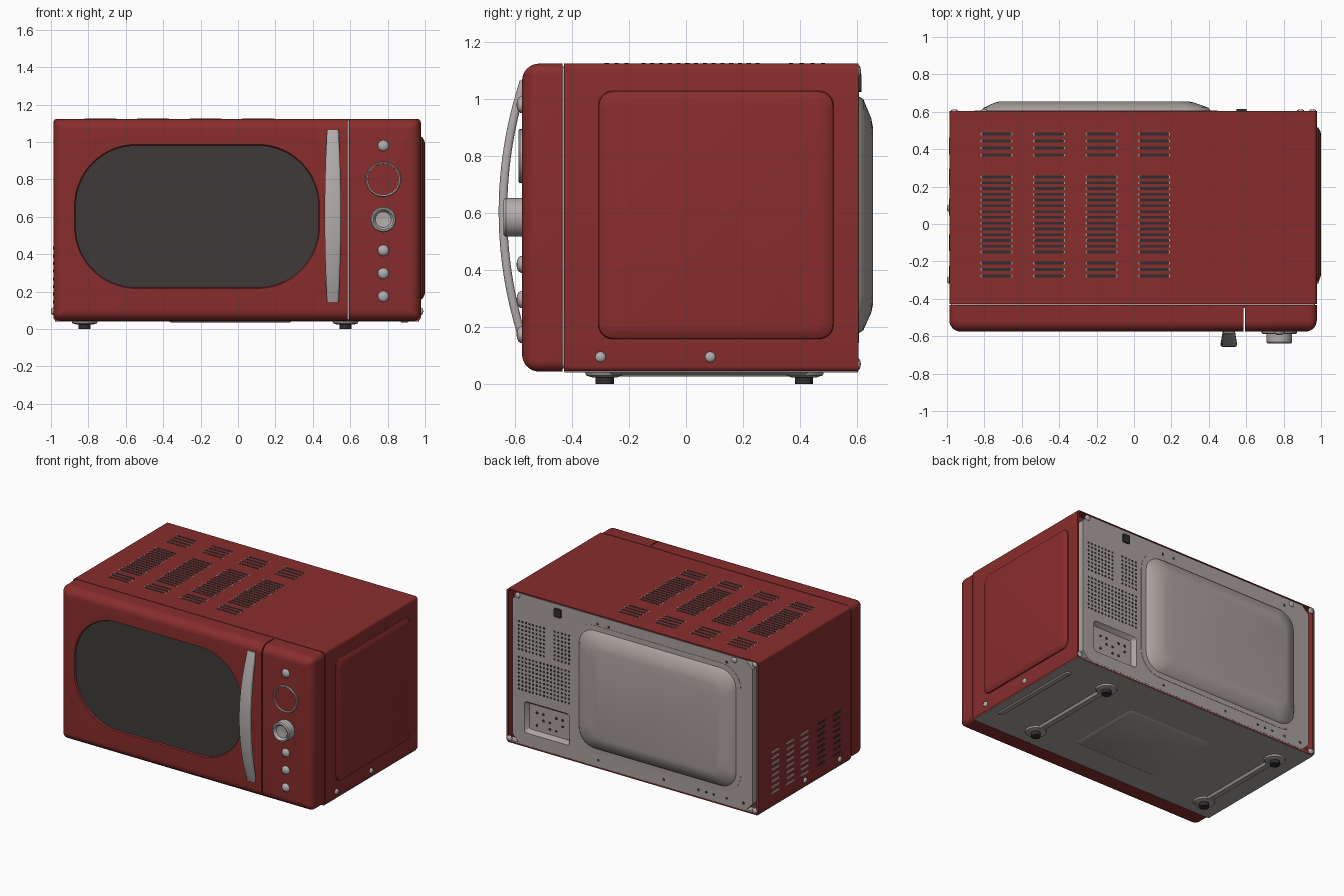
import bpy, bmesh, math

if "Cube" in bpy.data.objects:
    bpy.data.objects.remove(bpy.data.objects["Cube"])


def material(name, r, g, b, rough=0.5):
    m = bpy.data.materials.new(name)
    m.use_nodes = True
    m.diffuse_color = (r, g, b, 1)
    bsdf = m.node_tree.nodes["Principled BSDF"]
    bsdf.inputs["Base Color"].default_value = (r, g, b, 1)
    bsdf.inputs["Roughness"].default_value = rough
    return m


RED = material("red enamel", 0.25, 0.026, 0.026)
GLASS = material("dark glass", 0.05, 0.042, 0.042)
GREY = material("pale sheet metal", 0.40, 0.36, 0.34)
SILVER = material("silver trim", 0.45, 0.42, 0.41)
BLACK = material("black rubber", 0.03, 0.027, 0.027)

PLACE = {"x": lambda u, v, d: (d, u, v),
         "y": lambda u, v, d: (u, d, v),
         "z": lambda u, v, d: (u, v, d)}


def outline(u, v, w, h, r, n):
    """Rounded rectangle; r = w / 2 = h / 2 gives a circle."""
    pts = []
    for i, (su, sv) in enumerate(((1, 1), (-1, 1), (-1, -1), (1, -1))):
        for k in range(n + 1):
            a = (i + k / n) * math.pi / 2
            pts.append((u + su * (w / 2 - r) + r * math.cos(a),
                        v + sv * (h / 2 - r) + r * math.sin(a)))
    return pts


def smooth(ob, angle=35):
    bpy.ops.object.select_all(action="DESELECT")
    ob.select_set(True)
    bpy.context.view_layer.objects.active = ob
    bpy.ops.object.shade_smooth_by_angle(angle=math.radians(angle))


def build(name, shells, mat, axis, n=6):
    """Loft each shell, a list of rings (u, v, w, h, r, depth), along an axis."""
    bm = bmesh.new()
    for rings in shells:
        loops = [[bm.verts.new(PLACE[axis](a, b, ring[5])) for a, b in outline(*ring[:5], n)]
                 for ring in rings]
        for lo, hi in zip(loops, loops[1:]):
            for i in range(len(lo)):
                j = (i + 1) % len(lo)
                bm.faces.new((lo[i], lo[j], hi[j], hi[i]))
        bm.faces.new(loops[0])
        bm.faces.new(loops[-1])
    bmesh.ops.remove_doubles(bm, verts=bm.verts, dist=1e-5)
    bmesh.ops.recalc_face_normals(bm, faces=bm.faces)
    me = bpy.data.meshes.new(name)
    bm.to_mesh(me)
    bm.free()
    me.materials.append(mat)
    ob = bpy.data.objects.new(name, me)
    bpy.context.collection.objects.link(ob)
    smooth(ob)
    return ob


def cut(ob, cutter):
    mod = ob.modifiers.new("cut", "BOOLEAN")
    mod.operation = "DIFFERENCE"
    mod.solver = "EXACT"
    mod.object = cutter
    bpy.context.view_layer.objects.active = ob
    bpy.ops.object.modifier_apply(modifier=mod.name)
    bpy.data.objects.remove(cutter)
    smooth(ob)


def slab(u, v, w, h, r, d0, d1):
    return [(u, v, w, h, r, d0), (u, v, w, h, r, d1)]


def disc(u, v, r, d0, d1):
    return slab(u, v, 2 * r, 2 * r, r, d0, d1)


def dome(u, v, r, d0, height):
    return [(u, v, 2 * r * c, 2 * r * c, r * c, d0 + height * s)
            for c, s in ((1, 0), (1, 0.35), (0.85, 0.7), (0.5, 0.93), (0.15, 1))]


CX, CZ, W, H = -0.005, 0.584, 1.965, 1.08

# casing with an open back, and the core seen in the seam behind the door
build("casing", [[(CX, CZ, W, H, 0.02, -0.428), (CX, CZ, W, H, 0.02, 0.605),
                  (CX, CZ, W - 0.03, H - 0.015, 0.015, 0.605),
                  (CX, CZ, W - 0.03, H - 0.015, 0.015, 0.55)]], RED, "y")
build("seam_core", [slab(CX, CZ, W - 0.02, H - 0.02, 0.02, -0.45, -0.41)], GREY, "y")
build("side_emboss", [[(0.105, 0.593, 0.83, 0.875, 0.05, 0.97),
                       (0.105, 0.593, 0.82, 0.865, 0.05, 0.985),
                       (0.105, 0.593, 0.78, 0.825, 0.04, 0.997),
                       (0.105, 0.593, 0.75, 0.795, 0.035, 1.0)]], RED, "x")

# front: rounded slab, window recess and the slot between door and controls
rings = [(CX, CZ, W, H, 0.04, -0.433)]
for k in range(9):
    a = k * math.pi / 16
    inset = 0.06 * (1 - math.cos(a))
    rings.append((CX, CZ, W - 2 * inset, H - 2 * inset, max(0.04 - inset, 0.012),
                  -0.515 - 0.06 * math.sin(a)))
front = build("door_and_control_front", [rings], RED, "y")
cut(front, build("window_cutter", [[(-0.219, 0.602, 1.29, 0.75, 0.32, -0.555),
                                    (-0.219, 0.602, 1.325, 0.785, 0.335, -0.59)]], RED, "y", 16))
cut(front, build("slot_cutter", [slab(0.59, CZ, 0.007, 2, 0, -0.7, -0.45),
                                 ], RED, "y", 1))
build("window", [slab(-0.219, 0.602, 1.30, 0.76, 0.325, -0.55, -0.565)], GLASS, "y", 16)

# arched door handle
rings = []
for k in range(25):
    t = -1 + k / 12
    bow = 1 - t * t
    rings.append((0.507, -0.568 - 0.074 * bow, 0.062 + 0.026 * bow, 0.03, 0.012,
                  0.605 + 0.46 * t))
build("door_handle", [rings], SILVER, "z", 4)

# controls
KX = 0.777
build("buttons", [dome(KX, z, 0.03, -0.57, -0.024) for z in (0.98, 0.42, 0.297, 0.174)],
      SILVER, "y", 5)
build("dial_ring", [[(KX, 0.8, 2 * r, 2 * r, r, y) for r, y in
                     ((0.094, -0.57), (0.094, -0.583), (0.09, -0.588),
                      (0.084, -0.584), (0.083, -0.576))]], SILVER, "y", 10)
build("dial_face", [disc(KX, 0.8, 0.0835, -0.57, -0.579)], RED, "y", 10)
build("knob", [[(KX, 0.585, 2 * r, 2 * r, r, y) for r, y in
                ((0.068, -0.57), (0.068, -0.632), (0.062, -0.64),
                 (0.054, -0.64), (0.042, -0.622), (0.01, -0.618))]], SILVER, "y", 10)

# top vents: dark slots with pale ends
rows = [0.481 - 0.0375 * k for k in range(4)]
rows += [0.251 - 0.0308 * k for k in range(14)]
rows += [-0.209 - 0.0345 * k for k in range(3)]
columns = [-0.735 + 0.281 * k for k in range(4)]
for name, mat, length, thick, top in (("top_vent_rims", GREY, 0.172, 0.014, 1.1248),
                                      ("top_vent_slots", BLACK, 0.160, 0.0145, 1.1255)):
    build(name, [slab(x, y, length, thick, 0.006, 1.12, top) for x in columns for y in rows],
          mat, "z", 2)

# side vents on the plain side
side_x = CX - W / 2
for name, mat, cols in (("side_vents_pale", GREY, (0.417, 0.25, 0.09)),
                        ("side_vents_dark", BLACK, (-0.1, -0.27))):
    build(name, [slab(y, 0.145 + 0.041 * k, 0.09, 0.016, 0.007, side_x - 0.001, side_x + 0.005)
                 for y in cols for k in range(8)], mat, "x", 2)

# back panel with service recess and pressed bulge
panel = build("back_panel", [slab(CX, 0.586, 1.87, 1.055, 0.05, 0.54, 0.604)], GREY, "y", 1)
cut(panel, build("recess_cutter", [[(0.663, 0.253, 0.31, 0.18, 0.01, 0.575),
                                    (0.663, 0.253, 0.36, 0.23, 0.02, 0.61)]], GREY, "y", 2))
build("back_bulge", [[(-0.203, 0.594, 1.30, 0.90, 0.15, 0.600),
                      (-0.203, 0.594, 1.30, 0.90, 0.15, 0.606),
                      (-0.203, 0.594, 1.225, 0.83, 0.12, 0.607),
                      (-0.203, 0.594, 1.20, 0.81, 0.12, 0.622),
                      (-0.212, 0.591, 1.06, 0.68, 0.10, 0.650),
                      (-0.215, 0.590, 1.00, 0.62, 0.08, 0.656)]], GREY, "y")

# perforations, service holes and small fixing holes
holes = []
for i in range(15):
    for j in range(18):
        x, z = 0.49 + 0.028 * i, 0.44 + 0.028 * j
        if j == 9 or (j > 9 and i in (5, 6)):
            continue
        holes.append(disc(x, z, 0.0085, 0.6, 0.6048))
build("back_perforations", holes, BLACK, "y", 2)
build("service_holes", [disc(0.56 + 0.05 * i, 0.2 + 0.045 * j, 0.010, 0.57, 0.577)
                        for i in range(5) for j in range(3) if (i + 2 * j) % 3], BLACK, "y", 2)
fixings = [(0.267, 1.06), (0.18, 1.06), (-0.74, 1.06)]
fixings += [(x, 0.1) for x in (0.26, -0.25, -0.52, -0.58, -0.64, -0.74, -0.87)]
build("fixing_holes", [disc(x, z, 0.01, 0.6, 0.6048) for x, z in fixings], BLACK, "y", 2)
build("cable_grip", [slab(0.575, 1.055, 0.055, 0.06, 0.008, 0.59, 0.615)], BLACK, "y", 2)

# screws
build("back_screws", [dome(x, z, 0.02, 0.6, 0.013) for x, z in
                      ((-0.96, 0.07), (-0.96, 1.1), (-0.8, 1.09), (0.89, 1.095),
                       (0.955, 0.07))], SILVER, "y", 3)
for name, x, d in (("left_screws", CX + W / 2 - 0.001, 0.014), ("right_screws", side_x + 0.001, -0.0135)):
    build(name, [dome(y, 0.095, 0.019, x, d) for y in (-0.3, 0.085)], SILVER, "x", 3)

# underside: floor, pressed panel, ribs and feet
build("floor", [slab(CX, 0.088, W - 0.02, 1.03, 0.005, 0.041, 0.06)], GREY, "z", 2)
build("floor_emboss", [[(-0.042, 0.035, 0.66, 0.55, 0.03, 0.042),
                        (-0.042, 0.035, 0.63, 0.52, 0.03, 0.034)]], GREY, "z")
ribs = [[(x, 0.065, 0.06, 0.81, 0.03, 0.042), (x, 0.065, 0.036, 0.78, 0.018, 0.026)]
        for x in (-0.82, 0.575)]
ribs.append([(0.89, 0.08, 0.05, 0.7, 0.025, 0.042), (0.89, 0.08, 0.03, 0.68, 0.015, 0.034)])
build("floor_ribs", ribs, GREY, "z")
spots = [(x, y) for x in (-0.82, 0.575) for y in (-0.285, 0.414)]
build("foot_seats", [[(x, y, 0.14, 0.14, 0.07, 0.042), (x, y, 0.13, 0.13, 0.065, 0.03),
                      (x, y, 0.09, 0.09, 0.045, 0.024)] for x, y in spots], GREY, "z")
build("feet", [disc(x, y, 0.032, 0, 0.04) for x, y in spots], BLACK, "z", 3)
